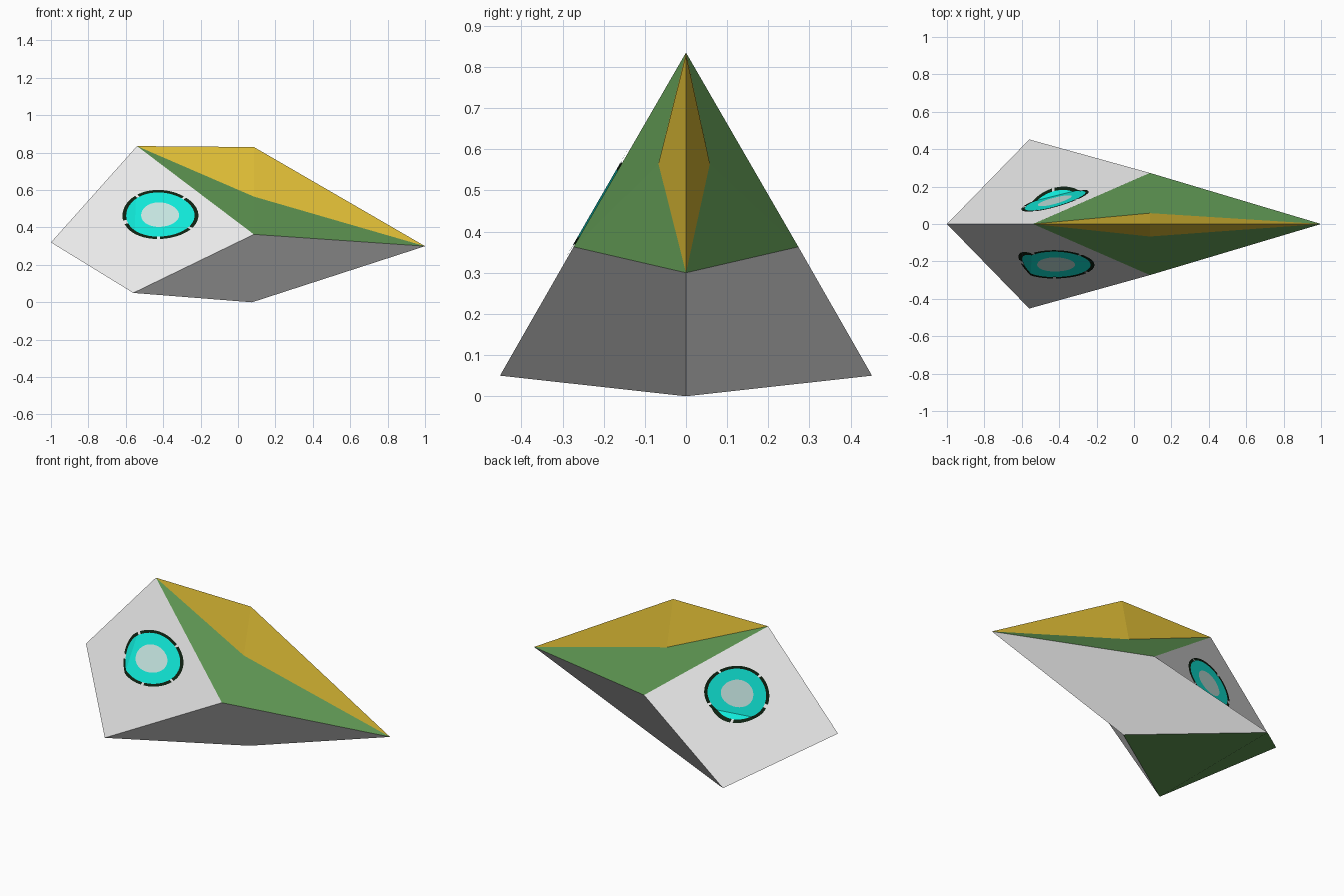
import bpy, bmesh, math
from mathutils import Vector

if "Cube" in bpy.data.objects:
    bpy.data.objects.remove(bpy.data.objects["Cube"])


def material(name, rgb):
    """Flat material from an sRGB colour (0-255)."""
    m = bpy.data.materials.new(name)
    lin = [((c / 255 + 0.055) / 1.055) ** 2.4 if c > 10 else c / 255 / 12.92 for c in rgb]
    m.diffuse_color = (*lin, 1)
    m.use_nodes = True
    m.node_tree.nodes["Principled BSDF"].inputs["Base Color"].default_value = m.diffuse_color
    return m


WHITE = material("white", (232, 232, 232))
GREEN = material("green", (92, 146, 80))
GOLD = material("gold", (224, 190, 54))
CYAN = material("cyan", (16, 232, 216))
PALE = material("pale cyan", (196, 228, 223))
BLACK = material("dark green black", (14, 32, 16))

# Corner points; _f is the front side (-y), _b the back side (+y)
P = dict(
    nose=(-1, 0, 0.32), peak=(-0.54, 0, 0.835), tail=(1, 0, 0.30),
    keel=(0.075, 0, 0), ridge=(0.085, 0, 0.83),
    low_f=(-0.56, -0.452, 0.05), low_b=(-0.56, 0.452, 0.05),
    hip_f=(0.085, -0.273, 0.363), hip_b=(0.085, 0.273, 0.363),
    fin_f=(0.085, -0.067, 0.565), fin_b=(0.085, 0.058, 0.565),
)
P = {k: Vector(v) for k, v in P.items()}


def panels(name, mat, *faces):
    """Flat panels between named corner points, sharing vertices."""
    names = list(dict.fromkeys(n for f in faces for n in f.split()))
    me = bpy.data.meshes.new(name)
    me.from_pydata([P[n] for n in names], [],
                   [[names.index(n) for n in f.split()] for f in faces])
    me.materials.append(mat)
    ob = bpy.data.objects.new(name, me)
    bpy.context.collection.objects.link(ob)
    return ob


# The starting corner of each bent quad chooses its fold line
panels("face_sides", WHITE, "peak nose low_f hip_f", "nose peak hip_b low_b")
panels("lower_sides", WHITE, "hip_f low_f keel tail", "low_b hip_b tail keel")
panels("underside", GREEN, "low_b keel low_f nose")
panels("upper_sides", GREEN, "peak hip_f fin_f", "hip_f tail fin_f",
       "fin_b hip_b peak", "fin_b tail hip_b")
panels("crest", GOLD, "peak fin_f ridge", "fin_f tail ridge",
       "ridge fin_b peak", "ridge tail fin_b")


def plane_y(x, z, a, b, c):
    n = (b - a).cross(c - a)
    return a.y - (n.x * (x - a.x) + n.z * (z - a.z)) / n.y


def eye(name, side, centre, size, fold, ends):
    """Painted eye laid on a folded side panel, with a dashed dark rim."""
    p, q = (P[n] for n in fold)
    cut = Vector((q.z - p.z, 0, p.x - q.x))
    steps, radii = 80, (0.5, 0.9, 1.0)
    gaps = (47, 128, 197, 268, 326)
    bm = bmesh.new()
    rings = []
    for r in radii:
        ring = []
        for i in range(steps):
            a = math.tau * i / steps
            w = r * (1 + 0.02 * math.cos(3 * a + 0.6))
            ring.append(bm.verts.new((centre[0] + size[0] * w * math.cos(a), 0,
                                      centre[1] + size[1] * w * math.sin(a))))
        rings.append(ring)
    bm.faces.new(rings[0]).material_index = 0
    for k in (1, 2):
        for i in range(steps):
            deg = 360 * (i + 0.5) / steps
            if k == 2 and any(abs(deg - g) < 3.5 for g in gaps):
                continue
            j = (i + 1) % steps
            f = bm.faces.new((rings[k - 1][i], rings[k][i], rings[k][j], rings[k - 1][j]))
            f.material_index = k
    # Split along the fold, then lay each half on its own plane
    bmesh.ops.bisect_plane(bm, geom=bm.verts[:] + bm.edges[:] + bm.faces[:],
                           plane_co=(p.x, 0, p.z), plane_no=cut)
    for v in bm.verts:
        d = cut.dot(v.co - p)
        third = next(P[n] for n in ends if cut.dot(P[n] - p) * d >= 0)
        v.co.y = plane_y(v.co.x, v.co.z, p, q, third) + side * 0.005
    bm.normal_update()
    for f in bm.faces:
        if f.normal.y * side < 0:
            f.normal_flip()
    me = bpy.data.meshes.new(name)
    bm.to_mesh(me)
    bm.free()
    for m in (PALE, CYAN, BLACK):
        me.materials.append(m)
    bpy.context.collection.objects.link(bpy.data.objects.new(name, me))


eye("front_eye", -1, (-0.418, 0.468), (0.203, 0.131), ("peak", "low_f"), ("nose", "hip_f"))
eye("back_eye", 1, (-0.425, 0.452), (0.18, 0.148), ("nose", "hip_b"), ("peak", "low_b"))
